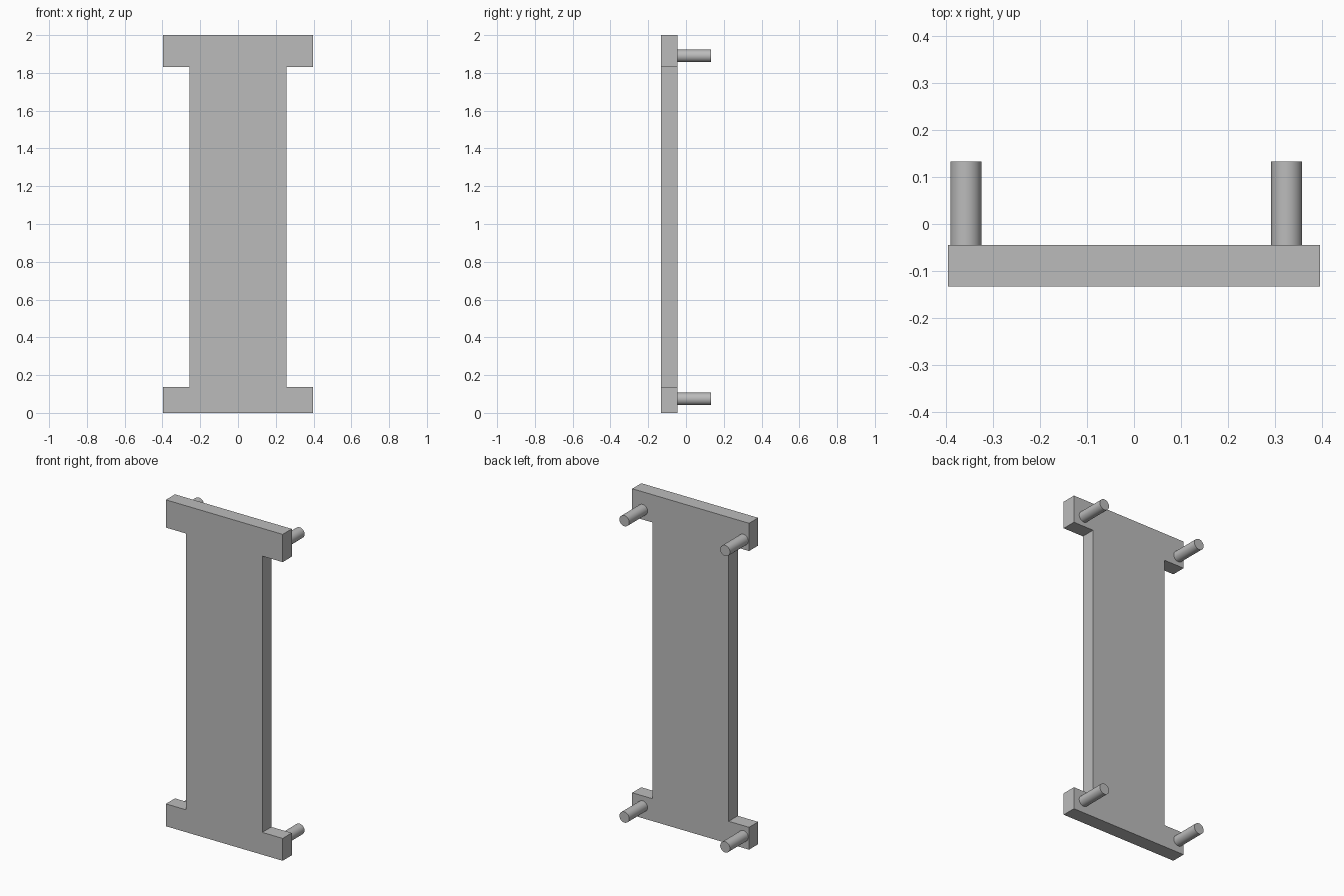
import bpy, bmesh, math

cube = bpy.data.objects.get("Cube")
if cube:
    bpy.data.objects.remove(cube, do_unlink=True)

grey = bpy.data.materials.new("plain grey")
grey.use_nodes = True
colour = (0.5, 0.5, 0.5, 1)
grey.diffuse_color = colour
grey.node_tree.nodes["Principled BSDF"].inputs["Base Color"].default_value = colour

FRONT, BACK, PIN_END = -0.133, -0.045, 0.133

# Flat plate with a wide flange at each end, extruded from its outline
half = [(0.396, 0), (0.396, 0.137), (0.258, 0.137),
        (0.258, 1.83), (0.396, 1.83), (0.396, 2)]
outline = half + [(-x, z) for x, z in reversed(half)]
bm = bmesh.new()
face = bm.faces.new([bm.verts.new((x, FRONT, z)) for x, z in outline])
side = bmesh.ops.extrude_face_region(bm, geom=[face])
bmesh.ops.translate(bm, vec=(0, BACK - FRONT, 0),
                    verts=[v for v in side["geom"] if isinstance(v, bmesh.types.BMVert)])
bmesh.ops.recalc_face_normals(bm, faces=bm.faces)
mesh = bpy.data.meshes.new("flanged_plate")
bm.to_mesh(mesh)
bm.free()
mesh.materials.append(grey)
bpy.context.collection.objects.link(bpy.data.objects.new("flanged_plate", mesh))


# Round mounting pins on the back
def pin(name, x, z):
    bpy.ops.mesh.primitive_cylinder_add(
        vertices=48, radius=0.033, depth=PIN_END - BACK,
        location=(x, (PIN_END + BACK) / 2, z), rotation=(math.pi / 2, 0, 0))
    obj = bpy.context.object
    obj.name = name
    obj.data.materials.append(grey)
    bpy.ops.object.shade_smooth_by_angle()


for level, z in (("lower", 0.074), ("upper", 1.89)):
    for hand, x in (("right", -0.358), ("left", 0.325)):
        pin(f"{level}_{hand}_pin", x, z)
